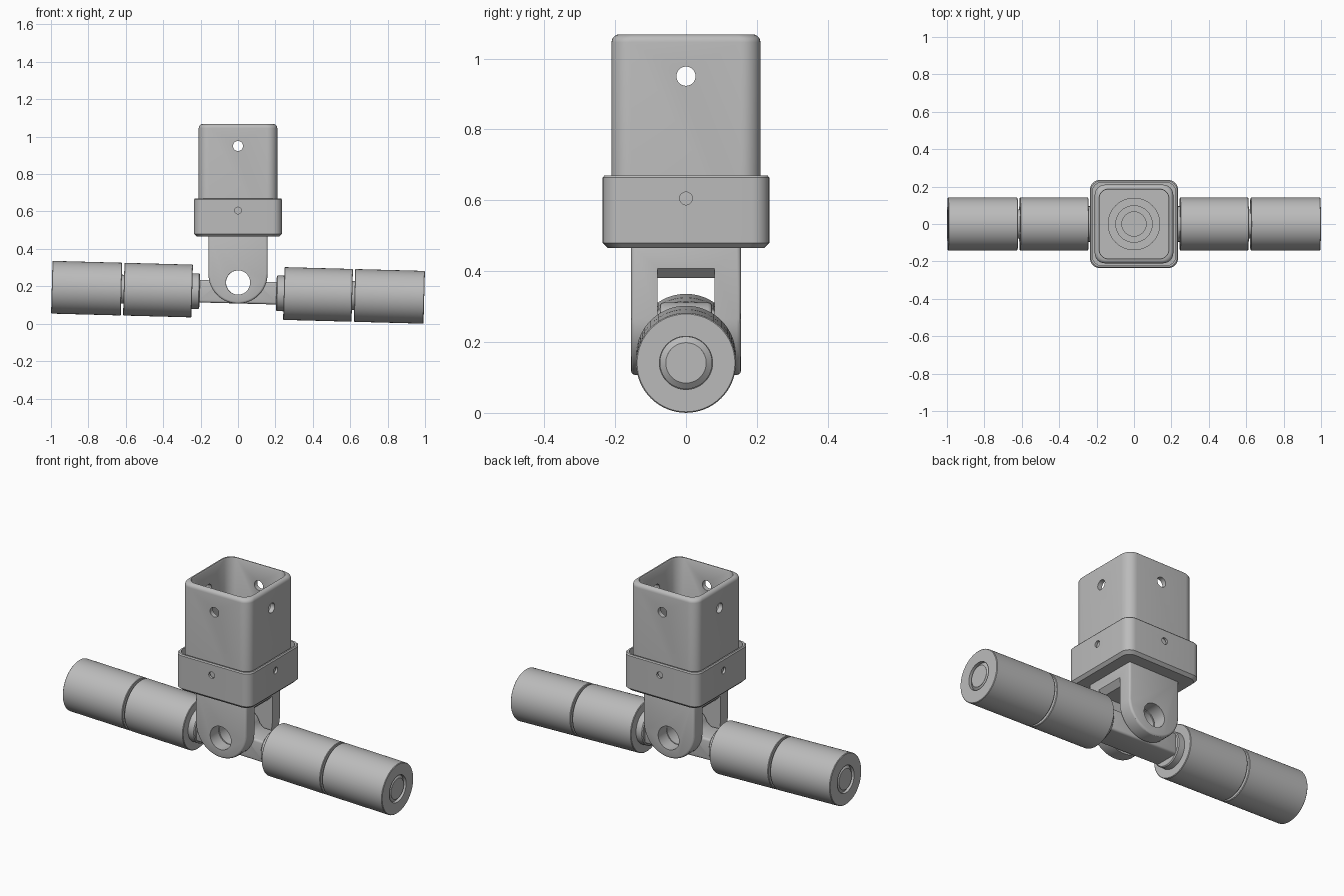
import bpy, bmesh, math
from mathutils import Matrix, Vector

cube = bpy.data.objects.get("Cube")
if cube:
    bpy.data.objects.remove(cube, do_unlink=True)

grey = bpy.data.materials.new("plain grey")
grey.use_nodes = True
grey.diffuse_color = (0.5, 0.5, 0.5, 1)
grey.node_tree.nodes["Principled BSDF"].inputs["Base Color"].default_value = grey.diffuse_color

TILT = math.radians(1.55)
AXLE_Z = 0.168
PIVOT_Z = 0.22


def loft(name, rings, closed=False):
    """Skin equal-length rings of points, capping the ends."""
    bm = bmesh.new()
    loops = [[bm.verts.new(p) for p in ring] for ring in rings]
    for a, b in zip(loops, loops[1:]):
        for i in range(len(a)):
            j = (i + 1) % len(a)
            bm.faces.new((a[i], a[j], b[j], b[i]))
    bm.faces.new(loops[0][::-1])
    bm.faces.new(loops[-1])
    bmesh.ops.recalc_face_normals(bm, faces=bm.faces)
    mesh = bpy.data.meshes.new(name)
    bm.to_mesh(mesh)
    bm.free()
    mesh.materials.append(grey)
    ob = bpy.data.objects.new(name, mesh)
    bpy.context.collection.objects.link(ob)
    return ob


def circle(radius, n=64):
    return [(radius * math.cos(math.tau * i / n), radius * math.sin(math.tau * i / n))
            for i in range(n)]


def lathe(name, profile, axis="X"):
    """Profile is (position along axis, radius); both ends are capped."""
    place = {"X": lambda t, u, v: (t, u, v), "Y": lambda t, u, v: (u, t, v),
             "Z": lambda t, u, v: (u, v, t)}[axis]
    return loft(name, [[place(t, u, v) for u, v in circle(r)] for t, r in profile])


def rounded_square(half, radius, z, seg=8):
    pts = []
    for k in range(4):
        sx, sy = [(1, 1), (-1, 1), (-1, -1), (1, -1)][k]
        for i in range(seg + 1):
            a = math.pi / 2 * (k + i / seg)
            pts.append((sx * (half - radius) + radius * math.cos(a),
                        sy * (half - radius) + radius * math.sin(a), z))
    return pts


def slab(name, outline, half_y):
    """Extrude an x-z outline across y."""
    return loft(name, [[(x, y, z) for x, z in outline] for y in (-half_y, half_y)])


def activate(ob):
    bpy.ops.object.select_all(action="DESELECT")
    ob.select_set(True)
    bpy.context.view_layer.objects.active = ob


def cut(ob, *cutters):
    activate(ob)
    for c in cutters:
        mod = ob.modifiers.new("cut", "BOOLEAN")
        mod.operation, mod.solver, mod.object = "DIFFERENCE", "EXACT", c
        bpy.ops.object.modifier_apply(modifier=mod.name)
        bpy.data.objects.remove(c, do_unlink=True)


def bevel(ob, width, segments=3):
    activate(ob)
    mod = ob.modifiers.new("bevel", "BEVEL")
    mod.width, mod.segments, mod.limit_method = width, segments, "ANGLE"
    mod.angle_limit = math.radians(40)
    bpy.ops.object.modifier_apply(modifier=mod.name)


def cross_drills(z, radius):
    drills = []
    for axis in "XY":
        d = lathe("drill", [(-0.4, radius), (0.4, radius)], axis)
        d.data.transform(Matrix.Translation((0, 0, z)))
        drills.append(d)
    return drills


# Square socket, open at the top, with a rounded rim
rim = [(0.21 - 0.022 * (1 - math.cos(a)), 1.046 + 0.022 * math.sin(a))
       for a in [math.pi / 2 * i / 5 for i in range(6)]]
socket = loft("socket_tube",
              [rounded_square(0.21, 0.055, 0.495)]
              + [rounded_square(h, 0.055, z) for h, z in rim]
              + [rounded_square(0.184, 0.045, 1.062), rounded_square(0.184, 0.045, 0.54)])
cut(socket, *cross_drills(0.95, 0.027))

# Collar cup around the socket foot
collar = loft("socket_collar", [rounded_square(*r) for r in [
    (0.22, 0.045, 0.465), (0.235, 0.05, 0.48), (0.235, 0.05, 0.664), (0.23, 0.05, 0.67),
    (0.222, 0.05, 0.67), (0.222, 0.05, 0.5)]])
cut(collar, *cross_drills(0.605, 0.018))

# Bolt at the bottom of the socket
bolt = lathe("socket_bolt", [(0.53, 0.14), (0.55, 0.14), (0.55, 0.1), (0.58, 0.1),
                             (0.58, 0.065), (0.56, 0.065)], "Z")

# Fork with two round-ended prongs
outline = [(0.158, 0.475)] + [
    (0.158 * math.cos(a), 0.265 - 0.158 * math.sin(a))
    for a in [math.pi * i / 32 for i in range(33)]] + [(-0.158, 0.475)]
fork = slab("fork", outline, 0.155)
bevel(fork, 0.012)
slot = slab("slot", [(-0.2, 0), (0.2, 0), (0.2, 0.45), (0.13, 0.38), (-0.13, 0.38), (-0.2, 0.45)], 0.08)
pin_hole = lathe("pin_hole", [(-0.3, 0.065), (0.3, 0.065)], "Y")
pin_hole.location.z = PIVOT_Z
bpy.context.view_layer.update()
cut(fork, slot, pin_hole)

# Rocker arm between the prongs, swelling around the pivot hole
hub_z = PIVOT_Z - AXLE_Z
hub = [(0.092 * math.cos(a), hub_z + 0.092 * math.sin(a))
       for a in [math.pi * (0.1 + 0.8 * i / 16) for i in range(17)]]
arm = slab("rocker_arm", [(-0.22, -0.06), (0.22, -0.06), (0.22, 0.06), (0.11, 0.06)]
           + hub + [(-0.11, 0.06), (-0.22, 0.06)], 0.074)
bevel(arm, 0.012)
arm_hole = lathe("arm_hole", [(-0.3, 0.065), (0.3, 0.065)], "Y")
arm_hole.location.z = hub_z
bpy.context.view_layer.update()
cut(arm, arm_hole)
tilted = [arm]

# Axles and roller pairs on both sides
for side, s in (("left", 1), ("right", -1)):
    parts = {
        "axle": [(0.205, 0.09), (0.21, 0.095), (0.26, 0.095), (0.26, 0.08), (0.97, 0.074),
                 (0.98, 0.074), (0.993, 0.057), (0.994, 0.057)],
        "inner_roller": [(0.245, 0.05), (0.245, 0.138), (0.248, 0.141), (0.608, 0.141),
                         (0.611, 0.138), (0.611, 0.05)],
        "outer_roller": [(0.623, 0.05), (0.623, 0.138), (0.626, 0.141), (0.993, 0.141),
                         (0.996, 0.138), (0.996, 0.075), (0.97, 0.075), (0.97, 0.05)]}
    for part, profile in parts.items():
        tilted.append(lathe(f"{side}_{part}", [(s * x, r) for x, r in profile]))

for ob in tilted:
    ob.rotation_euler.y = TILT
    ob.location.z = AXLE_Z

for ob in [socket, collar, bolt, fork] + tilted:
    activate(ob)
    bpy.ops.object.shade_smooth_by_angle(angle=math.radians(30))
